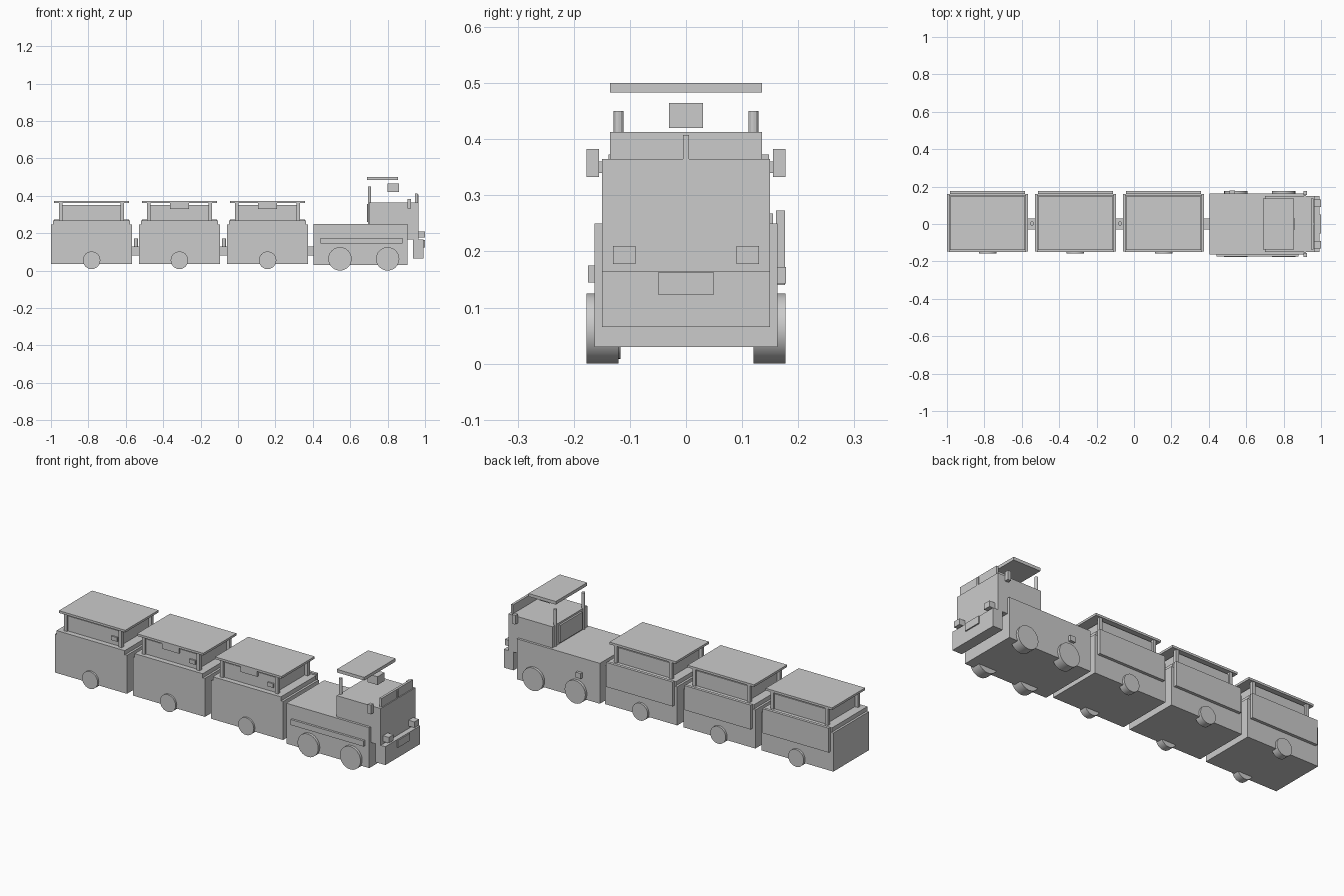
import bpy
from math import pi


def box(name, x0, x1, y0, y1, z0, z1):
    bpy.ops.mesh.primitive_cube_add(size=1, location=((x0 + x1) / 2, (y0 + y1) / 2, (z0 + z1) / 2))
    o = bpy.context.object
    o.name = name
    o.scale = (x1 - x0, y1 - y0, z1 - z0)
    bpy.ops.object.transform_apply(location=False, rotation=False, scale=True)
    return o


def cylinder(name, r, depth, loc, along_y=False, sides=24):
    bpy.ops.mesh.primitive_cylinder_add(vertices=sides, radius=r, depth=depth, location=loc,
                                        rotation=(pi / 2 if along_y else 0, 0, 0))
    o = bpy.context.object
    o.name = name
    bpy.ops.object.shade_smooth_by_angle(angle=0.5)
    return o


# Locomotive hull, cab and bumper
box("engine_body", 0.405, 0.905, -0.163, 0.163, 0.03, 0.25)
box("engine_cab", 0.70, 0.965, -0.15, 0.15, 0.165, 0.365)
box("bumper", 0.935, 0.993, -0.15, 0.15, 0.065, 0.165)
box("bumper_plate", 0.993, 1.0, -0.05, 0.05, 0.123, 0.163)
box("side_strip", 0.44, 0.88, -0.175, -0.163, 0.145, 0.175)
box("side_latch", 0.51, 0.54, 0.163, 0.178, 0.143, 0.172)

# Cab fittings
box("windshield", 0.947, 0.96, -0.135, 0.135, 0.365, 0.413)
box("wiper", 0.96, 0.965, -0.005, 0.005, 0.365, 0.408)
box("cab_roof", 0.69, 0.855, -0.135, 0.135, 0.483, 0.50)
box("bell_box", 0.80, 0.862, -0.03, 0.03, 0.42, 0.465)
box("cab_rear_window", 0.69, 0.70, -0.095, 0.095, 0.26, 0.355)
for s in (-1, 1):
    box("headlight", 0.965, 1.0, s * 0.11 - 0.02, s * 0.11 + 0.02, 0.178, 0.21)
    box("mirror", 0.905, 0.925, s * 0.166 - 0.011, s * 0.166 + 0.011, 0.333, 0.383)
    box("mirror_arm", 0.91, 0.92, s * 0.152 - 0.008, s * 0.152 + 0.008, 0.34, 0.36)
    cylinder("cab_post", 0.009, 0.20, (0.703, s * 0.12, 0.35), sides=12)
    for x in (0.545, 0.80):
        cylinder("engine_wheel", 0.0625, 0.057, (x, s * 0.1485, 0.0625), along_y=True)

# Three matching wagons
for i, c in enumerate((-0.783, -0.313, 0.158)):
    box("wagon_body", c - 0.217, c + 0.217, -0.147, 0.16, 0.035, 0.245)
    box("wagon_shoulder", c - 0.205, c + 0.205, -0.15, 0.155, 0.245, 0.268)
    box("wagon_side_panel", c - 0.20, c + 0.20, 0.16, 0.176, 0.14, 0.273)
    box("wagon_cabin", c - 0.155, c + 0.155, -0.122, 0.135, 0.268, 0.35)
    box("wagon_roof", c - 0.20, c + 0.20, -0.138, 0.148, 0.361, 0.373)
    box("wagon_lamp", c + 0.11, c + 0.145, -0.13, -0.122, 0.293, 0.315)
    if i:
        box("wagon_sign", c - 0.05, c + 0.05, -0.134, -0.122, 0.33, 0.361)
    for x in (-0.165, 0.165):
        for y in (-0.122, 0.135):
            box("wagon_post", c + x - 0.009, c + x + 0.009, y - 0.009, y + 0.009, 0.268, 0.361)
    for y in (-0.137, 0.152):
        cylinder("wagon_wheel", 0.047, 0.04, (c, y, 0.055), along_y=True)
    # Coupling to the next vehicle
    box("coupling", c + 0.21, c + 0.26, -0.03, 0.03, 0.08, 0.13)
    if i < 2:
        cylinder("coupling_pin", 0.011, 0.045, (c + 0.238, 0.003, 0.148), sides=12)
